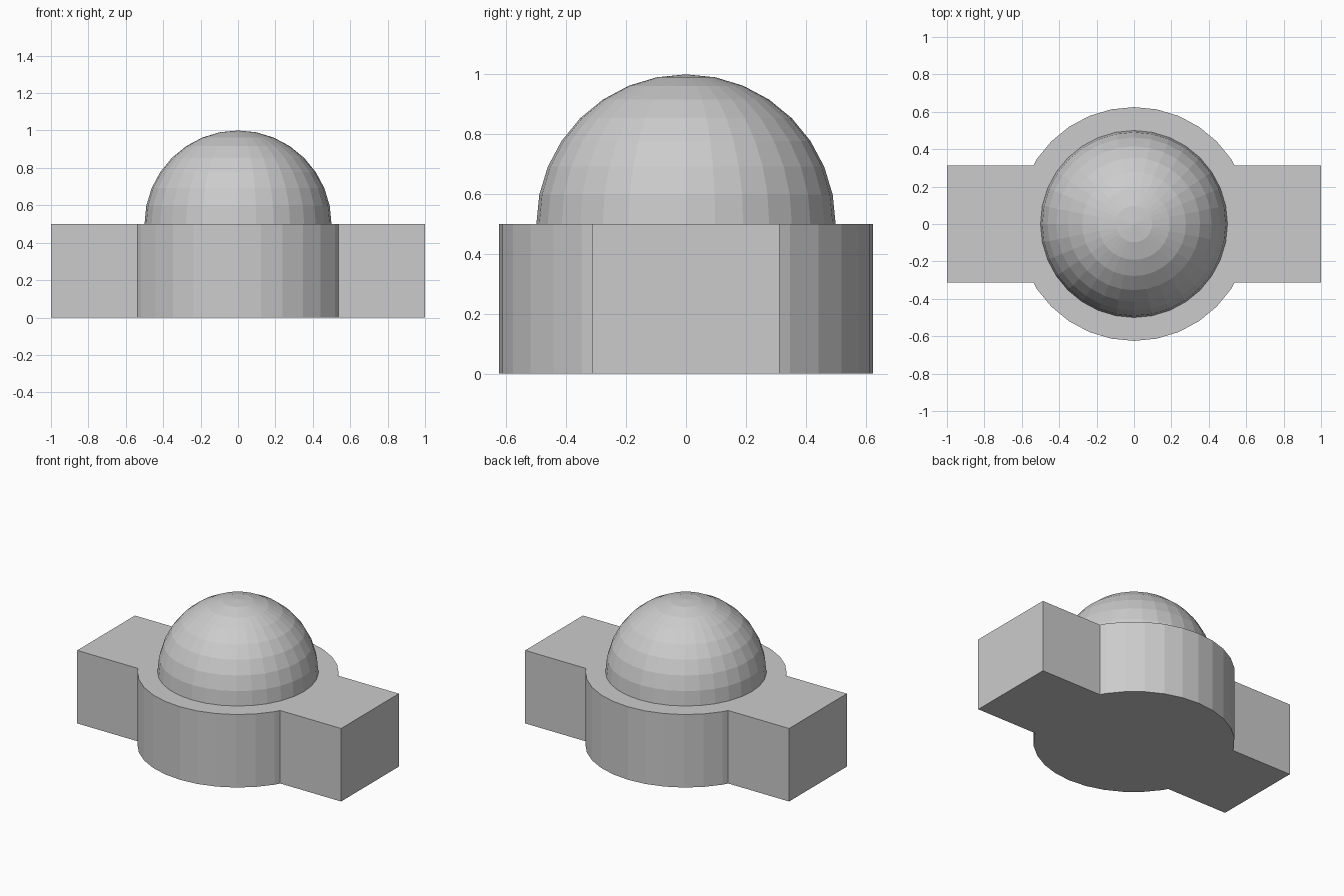
import bpy
import bmesh
from math import cos, sin, radians

cube = bpy.data.objects.get("Cube")
if cube:
    bpy.data.objects.remove(cube, do_unlink=True)

SIDES = 32
STEP = 360 / SIDES
DRUM_RADIUS = 0.625
ARM_HALF = 0.3125
HEIGHT = 0.5
DOME_RADIUS = 0.5

grey = bpy.data.materials.new("light_grey")
grey.use_nodes = True
grey.diffuse_color = (0.6, 0.6, 0.6, 1)
grey.node_tree.nodes["Principled BSDF"].inputs["Base Color"].default_value = grey.diffuse_color


def add_object(name, bm):
    bmesh.ops.recalc_face_normals(bm, faces=bm.faces)
    mesh = bpy.data.meshes.new(name)
    bm.to_mesh(mesh)
    bm.free()
    mesh.materials.append(grey)
    obj = bpy.data.objects.new(name, mesh)
    bpy.context.collection.objects.link(obj)
    return obj


def drum_point(index):
    angle = radians(index * STEP)
    return DRUM_RADIUS * cos(angle), DRUM_RADIUS * sin(angle)


# Base: round drum with a square arm on each side, extruded from one outline
(x0, y0), (x1, y1) = drum_point(2), drum_point(3)
corner_x = x0 + (x1 - x0) * (ARM_HALF - y0) / (y1 - y0)
back = [(1, ARM_HALF), (corner_x, ARM_HALF)]
back += [drum_point(i) for i in range(3, SIDES // 2 - 2)]
back += [(-corner_x, ARM_HALF), (-1, ARM_HALF)]
outline = back + [(-x, -y) for x, y in back]

bm = bmesh.new()
bottom = bm.faces.new([bm.verts.new((x, y, 0)) for x, y in outline])
top = bmesh.ops.extrude_face_region(bm, geom=[bottom], use_keep_orig=True)["geom"]
bmesh.ops.translate(bm, vec=(0, 0, HEIGHT),
                    verts=[g for g in top if isinstance(g, bmesh.types.BMVert)])
add_object("base", bm)

# Dome: upper half of a faceted sphere resting on the base
bm = bmesh.new()
bmesh.ops.create_uvsphere(bm, u_segments=SIDES, v_segments=SIDES // 2, radius=DOME_RADIUS)
bmesh.ops.delete(bm, geom=[v for v in bm.verts if v.co.z < -0.01], context='VERTS')
dome = add_object("dome", bm)
dome.location.z = HEIGHT
